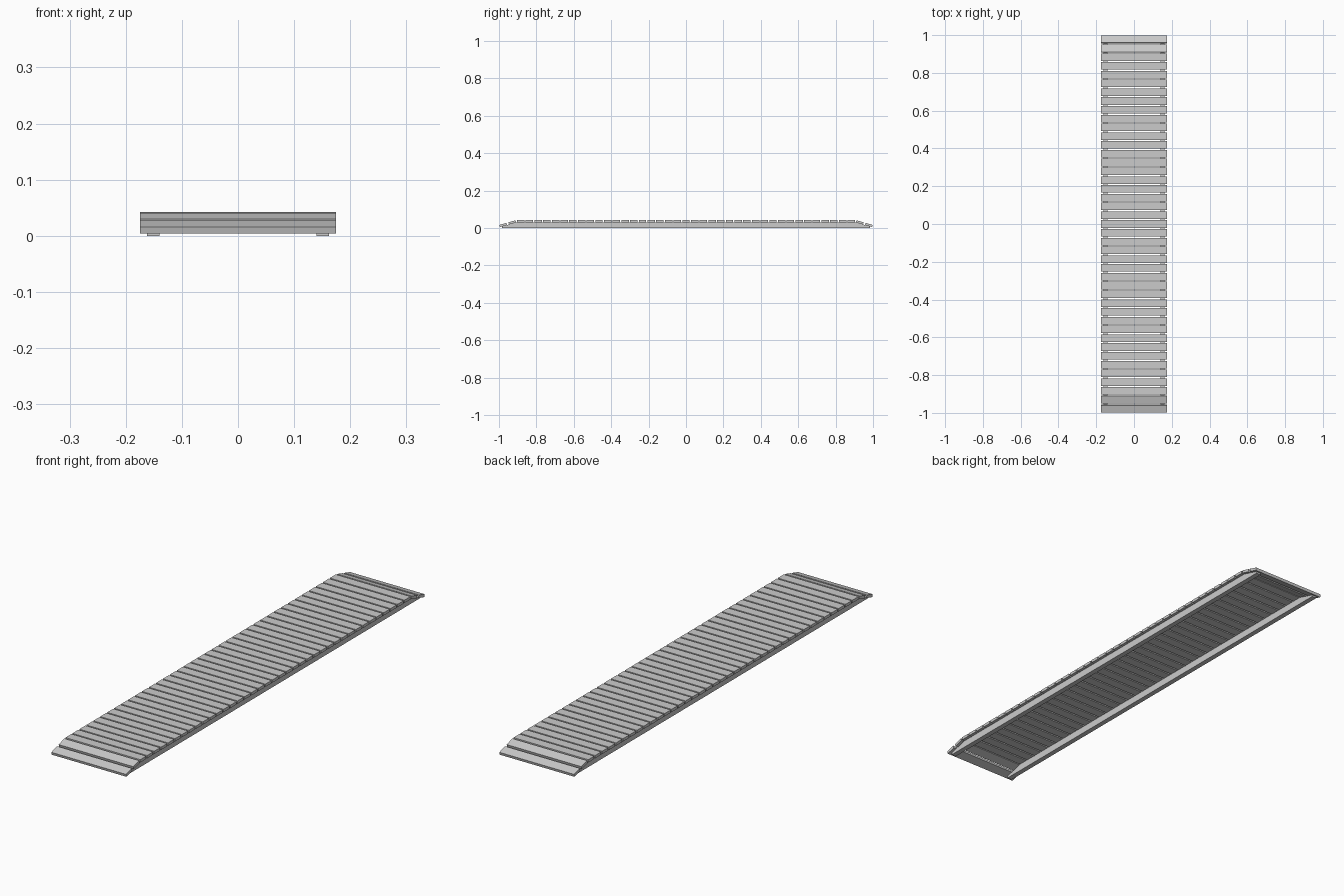
import bpy, bmesh
from math import atan2
from mathutils import Matrix

if "Cube" in bpy.data.objects:
    bpy.data.objects.remove(bpy.data.objects["Cube"])

W = 0.35           # deck width
N = 43             # slats over full length
PITCH = 2.0 / N
GAP = 0.0065
T = 0.012          # slat thickness
TOP, TIP = 0.042, 0.0155
KNEE = 1 - 2 * PITCH   # where the end slopes begin
SLOPE = atan2(TOP - TIP, 1 - KNEE)


def make_object(name, bm):
    bmesh.ops.recalc_face_normals(bm, faces=bm.faces)
    me = bpy.data.meshes.new(name)
    bm.to_mesh(me)
    bm.free()
    ob = bpy.data.objects.new(name, me)
    bpy.context.collection.objects.link(ob)
    return ob


def slat(name, y, z, angle=0.0):
    # z is the height of the middle of the top face
    bm = bmesh.new()
    m = (Matrix.Translation((0, y, z)) @ Matrix.Rotation(angle, 4, 'X')
         @ Matrix.Translation((0, 0, -T / 2))
         @ Matrix.Diagonal((W, PITCH - GAP, T, 1)))
    bmesh.ops.create_cube(bm, size=1, matrix=m)
    return make_object(name, bm)


# Flat deck slats
for i in range(2, N - 2):
    slat(f"deck_slat_{i - 1}", -1 + (i + 0.5) * PITCH, TOP)

# Two sloping slats at each end
for s, end in ((-1, "front"), (1, "back")):
    for k in range(2):
        d = (k + 0.5) * PITCH - (0.0025 if k == 0 else 0)
        z = TIP + (TOP - TIP) * d / (1 - KNEE)
        slat(f"{end}_ramp_slat_{k + 1}", s * (1 - d), z, -s * SLOPE)

# Long rails under the deck with tapered ends
top = TOP - T
tip_y = 0.985
tip_z = top - (TOP - TIP) * (tip_y - KNEE) / (1 - KNEE)
profile = [(-tip_y, 0), (tip_y, 0), (tip_y, tip_z),
           (KNEE, top), (-KNEE, top), (-tip_y, tip_z)]
for s, side in ((-1, "left"), (1, "right")):
    bm = bmesh.new()
    f = bm.faces.new([bm.verts.new((s * 0.151 - 0.011, y, z)) for y, z in profile])
    r = bmesh.ops.extrude_face_region(bm, geom=[f])
    bmesh.ops.translate(bm, vec=(0.022, 0, 0),
                        verts=[v for v in r["geom"] if isinstance(v, bmesh.types.BMVert)])
    make_object(f"{side}_rail", bm)
